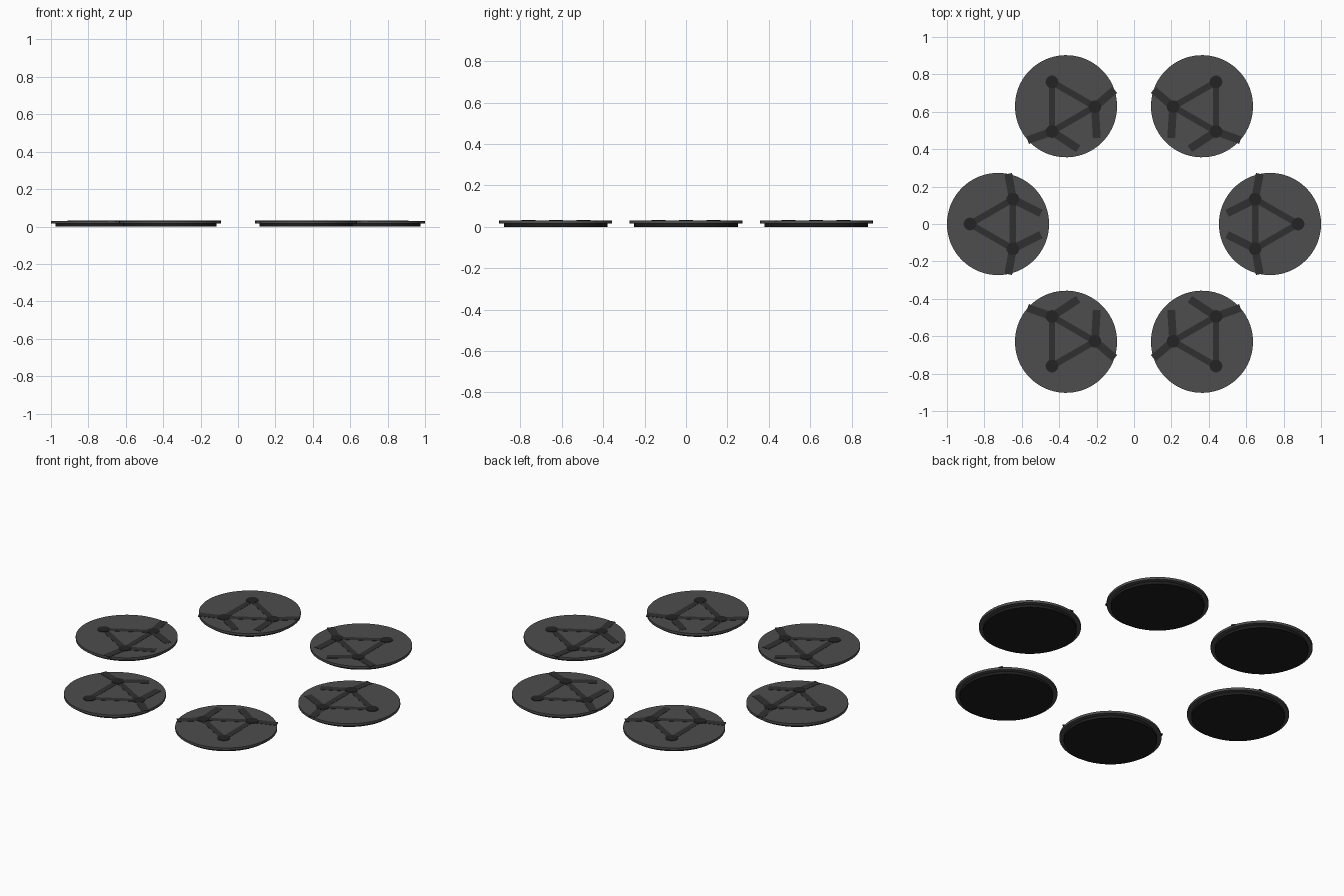
import bpy, math
from mathutils import Vector, Matrix

if "Cube" in bpy.data.objects:
    bpy.data.objects.remove(bpy.data.objects["Cube"])

RING, R, RB = 0.727, 0.273, 0.25
Z_MID, Z_TOP = 0.016, 0.030

def material(name, v):
    m = bpy.data.materials.new(name)
    m.diffuse_color = (v, v, v * 1.03, 1)
    m.use_nodes = True
    m.node_tree.nodes["Principled BSDF"].inputs["Base Color"].default_value = m.diffuse_color
    return m

PLATE = material("plate_grey", 0.075)
BASE = material("base_black", 0.012)
BAR = material("bar_dark", 0.03)
NODE = material("node_dark", 0.017)

def finish(name, mat, place):
    o = bpy.context.object
    o.name = name
    o.data.materials.append(mat)
    o.matrix_world = place @ o.matrix_basis
    return o

def disc(name, r, z0, z1, mat, place, xy=(0, 0), sides=64):
    bpy.ops.mesh.primitive_cylinder_add(vertices=sides, radius=r, depth=z1 - z0,
                                        location=(*xy, (z0 + z1) / 2))
    bpy.ops.object.shade_smooth_by_angle(angle=math.radians(40))
    return finish(name, mat, place)

def bar(name, a, b, width, z1, mat, place):
    a, b = Vector(a), Vector(b)
    d, z0 = b - a, Z_TOP - 0.004
    bpy.ops.mesh.primitive_cube_add(size=1)
    o = bpy.context.object
    o.data.transform(Matrix.Diagonal((d.length, width, z1 - z0, 1)))
    o.location = (*((a + b) / 2), (z0 + z1) / 2)
    o.rotation_euler.z = math.atan2(d.y, d.x)
    o.matrix_basis = Matrix.Translation(o.location) @ Matrix.Rotation(o.rotation_euler.z, 4, 'Z')
    return finish(name, mat, place)

# joint positions of the triangle on one pad, relative to the pad centre
NODES = [(0.153 * math.cos(a) - 0.003, 0.153 * math.sin(a))
         for a in (0, math.tau / 3, 2 * math.tau / 3)]

for i in range(6):
    place = Matrix.Rotation(i * math.tau / 6, 4, 'Z') @ Matrix.Translation((RING, 0, 0))
    # pad: narrow base under a wider plate
    disc("pad_base", RB, 0, Z_MID, BASE, place)
    disc("pad_plate", R, Z_MID, Z_TOP, PLATE, place)
    # triangle of bars with round joints
    for k in range(3):
        bar("triangle_bar", NODES[k], NODES[(k + 1) % 3], 0.034, Z_TOP + 0.001, BAR, place)
        disc("joint", 0.034, Z_TOP - 0.004, Z_TOP + 0.003, NODE, place, NODES[k], 24)
    # branch arms from the two inner joints, mirrored across the pad axis
    for s, n in ((1, NODES[1]), (-1, NODES[2])):
        bar("rim_arm", n, (n[0] + 0.025, n[1] + s * 0.136), 0.042, Z_TOP + 0.0015, BAR, place)
        bar("inner_arm", n, (n[0] - 0.150, n[1] - s * 0.075), 0.042, Z_TOP + 0.0015, BAR, place)
